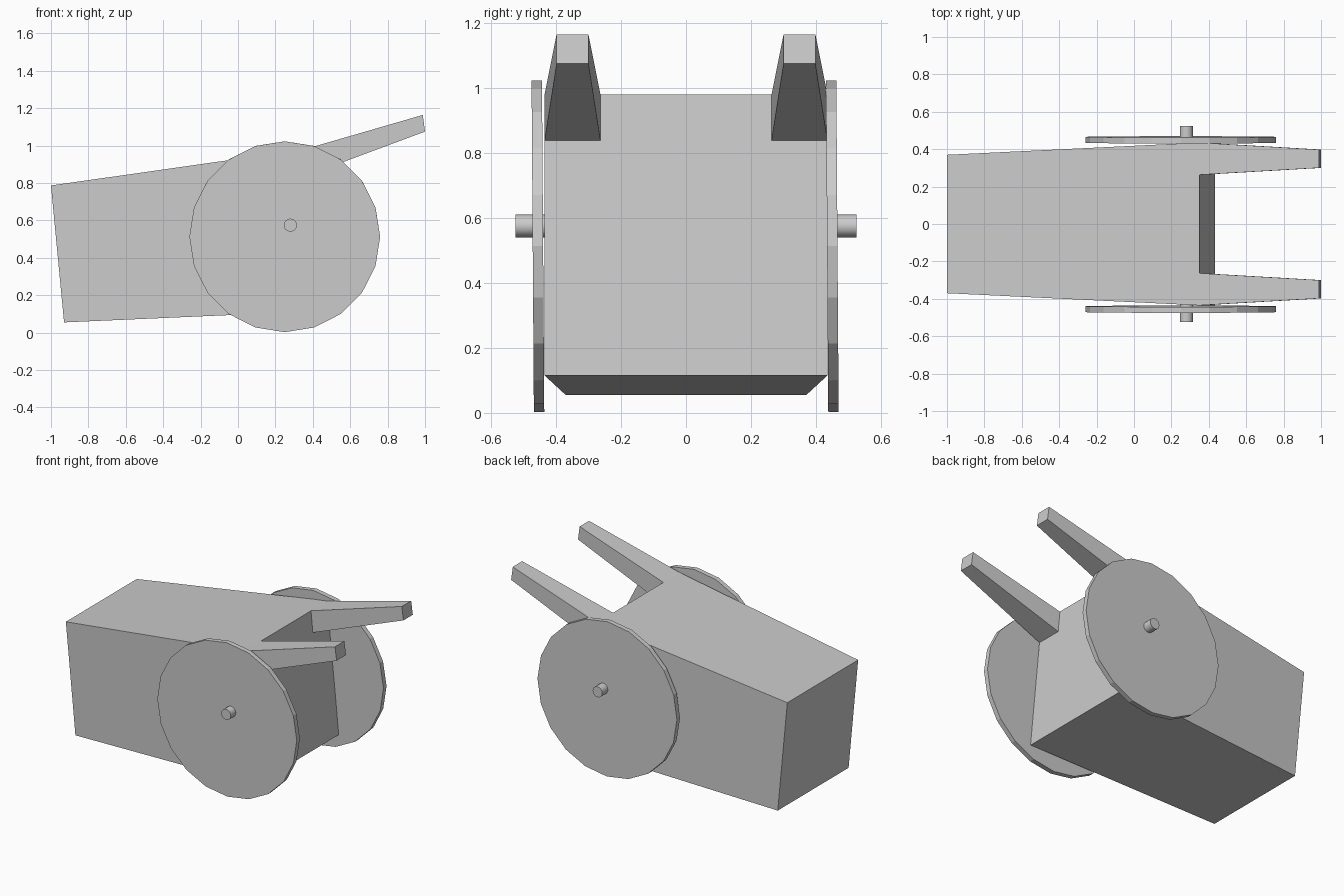
import bpy, bmesh
from math import radians

if "Cube" in bpy.data.objects:
    bpy.data.objects.remove(bpy.data.objects["Cube"])


def block(name, start, end):
    """Tapered block between two quads, each (top xz, bottom xz, y min, y max)."""
    bm = bmesh.new()
    rings = []
    for (tx, tz), (bx, bz), y0, y1 in (start, end):
        pts = [(bx, y0, bz), (bx, y1, bz), (tx, y1, tz), (tx, y0, tz)]
        rings.append([bm.verts.new(p) for p in pts])
    a, b = rings
    bm.faces.new(a)
    bm.faces.new(b)
    for i in range(4):
        j = (i + 1) % 4
        bm.faces.new((a[i], a[j], b[j], b[i]))
    bmesh.ops.recalc_face_normals(bm, faces=bm.faces)
    mesh = bpy.data.meshes.new(name)
    bm.to_mesh(mesh)
    bm.free()
    obj = bpy.data.objects.new(name, mesh)
    bpy.context.collection.objects.link(obj)
    return obj


def disc(name, sides, radius, depth, location, tilt=0.0):
    """Flat-shaded cylinder lying along y."""
    bpy.ops.mesh.primitive_cylinder_add(
        vertices=sides, radius=radius, depth=depth, location=location,
        rotation=(radians(90 + tilt), 0, 0))
    obj = bpy.context.object
    obj.name = name
    return obj


# Cart body, widening and rising towards the handles
block("body",
      ((-1.0, 0.787), (-0.93, 0.055), -0.37, 0.37),
      ((0.35, 0.979), (0.432, 0.115), -0.435, 0.435))

for side, label in ((-1, "front"), (1, "back")):
    # Tapered handle growing from the end face
    block(label + "_handle",
          ((0.35, 0.979), (0.363, 0.838), *sorted((side * 0.263, side * 0.435))),
          ((0.988, 1.164), (1.0, 1.075), *sorted((side * 0.30, side * 0.398))))
    # Solid wheel, leaning very slightly
    wheel_y = -0.4555 if side < 0 else 0.45
    disc(label + "_wheel", 20, 0.51, 0.032, (0.25, wheel_y, 0.513), 0.4)
    # Axle stub
    axle = disc(label + "_axle", 16, 0.035, 0.095, (0.28, side * 0.4775, 0.575))
    bpy.ops.object.shade_smooth_by_angle(angle=radians(35))
